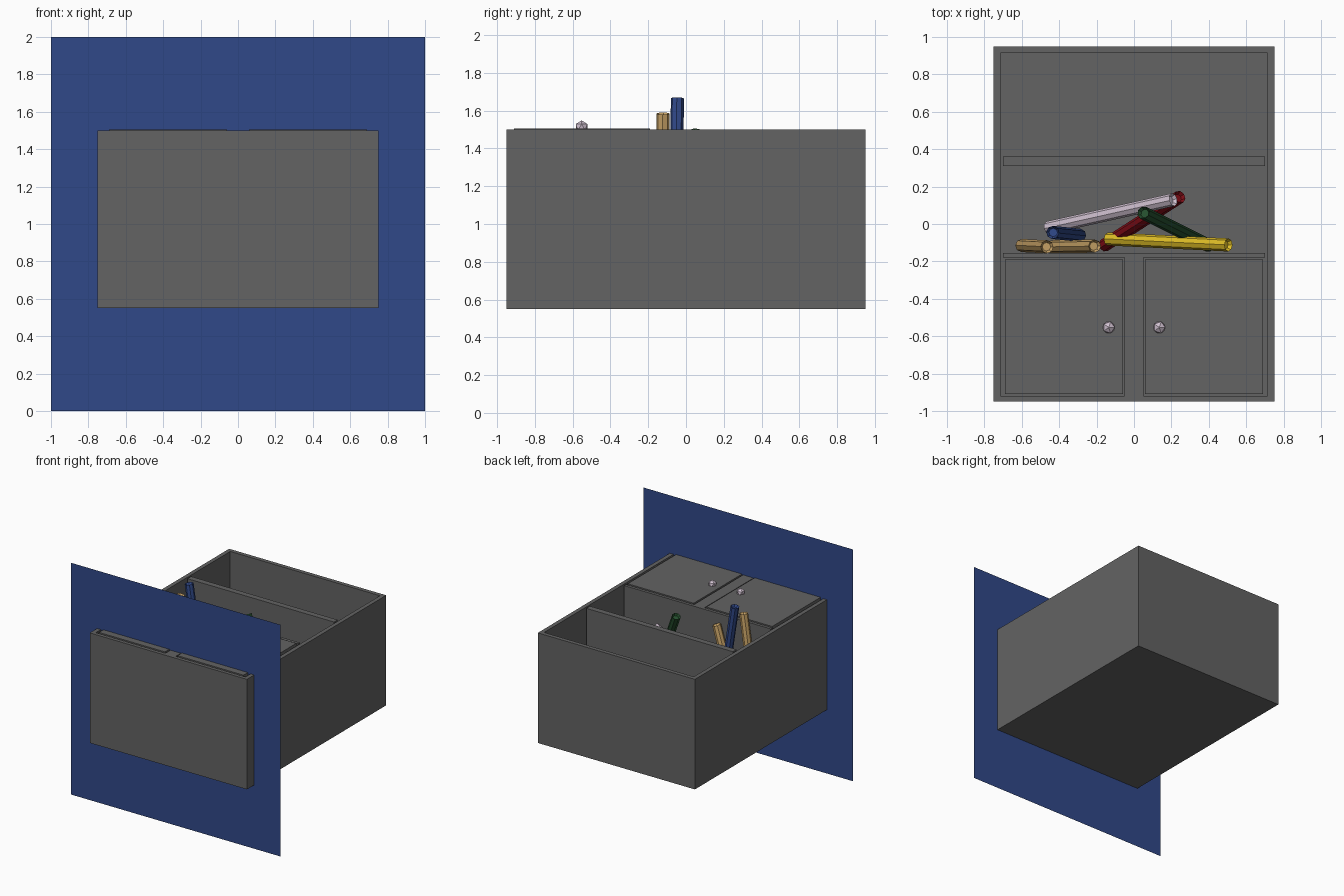
import bpy, bmesh
from mathutils import Vector

if "Cube" in bpy.data.objects:
    bpy.data.objects.remove(bpy.data.objects["Cube"])


def material(name, rgb):
    m = bpy.data.materials.new(name)
    m.diffuse_color = (*rgb, 1)
    m.use_nodes = True
    m.node_tree.nodes["Principled BSDF"].inputs["Base Color"].default_value = m.diffuse_color
    return m


GREY = material("charcoal_grey", (0.125, 0.125, 0.125))
BLUE = material("navy_blue", (0.03, 0.066, 0.25))
WOOD = material("tan", (0.60, 0.38, 0.14))
RED = material("dark_red", (0.22, 0.004, 0.008))
GREEN = material("dark_green", (0.02, 0.085, 0.03))
YELLOW = material("yellow", (0.75, 0.52, 0.02))
PALE = material("pale_lilac", (0.64, 0.54, 0.64))


def finish(bm, name, mat):
    me = bpy.data.meshes.new(name)
    bm.to_mesh(me)
    bm.free()
    me.materials.append(mat)
    ob = bpy.data.objects.new(name, me)
    bpy.context.collection.objects.link(ob)
    return ob


def box(name, x, y, z, mat=GREY):
    bm = bmesh.new()
    bmesh.ops.create_cube(bm, size=1)
    for v in bm.verts:
        v.co = [r[0] if c < 0 else r[1] for c, r in zip(v.co, (x, y, z))]
    return finish(bm, name, mat)


def tube(name, top, bottom, mat, r=0.035):
    """Eight-sided stick with a hollowed end cap, running between two points."""
    a, b = Vector(top), Vector(bottom)
    bm = bmesh.new()
    bmesh.ops.create_cone(bm, cap_ends=True, segments=8, radius1=r, radius2=r,
                          depth=(a - b).length)
    caps = [f for f in bm.faces if abs(f.normal.z) > 0.9]
    bmesh.ops.inset_individual(bm, faces=caps, thickness=0.012)
    for f in caps:
        bmesh.ops.translate(bm, verts=f.verts, vec=f.normal * -0.02)
    rot = (a - b).to_track_quat('Z', 'Y').to_matrix()
    bmesh.ops.rotate(bm, verts=bm.verts, matrix=rot)
    bmesh.ops.translate(bm, verts=bm.verts, vec=(a + b) / 2)
    return finish(bm, name, mat)


# floor plane
bm = bmesh.new()
bm.faces.new([bm.verts.new((x, -0.85, z)) for x, z in
              ((-1, 0), (1, 0), (1, 2), (-1, 2))])
finish(bm, "floor_panel", BLUE)

# cabinet shell: an open tray made from one box
shell = box("cabinet_shell", (-0.75, 0.75), (-0.95, 0.95), (0.55, 1.5))
bm = bmesh.new()
bm.from_mesh(shell.data)
bm.normal_update()
face = [f for f in bm.faces if f.normal.z > 0.9]
bmesh.ops.inset_region(bm, faces=face, thickness=0.05)
for v in face[0].verts:
    if v.co.y < 0:
        v.co.y = -0.92
pit = bmesh.ops.extrude_discrete_faces(bm, faces=face)["faces"]
bmesh.ops.translate(bm, verts=pit[0].verts, vec=(0, 0, -0.9))
bm.to_mesh(shell.data)
bm.free()

# shelves and centre post
Z = (0.6, 1.5)
box("upper_shelf", (-0.7, 0.7), (0.31, 0.36), Z)
box("lower_shelf", (-0.7, 0.7), (-0.18, -0.155), Z)
box("centre_post", (-0.05, 0.05), (-0.92, -0.18), Z)

# doors with knobs
for side, s in (("left", -1), ("right", 1)):
    xs = sorted((s * 0.06, s * 0.69))
    box(side + "_door", xs, (-0.91, -0.19), (1.45, 1.505))
    bm = bmesh.new()
    bmesh.ops.create_icosphere(bm, subdivisions=1, radius=0.036)
    for v in bm.verts:
        v.co += Vector((s * 0.135, -0.553, 1.513))
    finish(bm, side + "_knob", PALE)

# pile of coloured tubes on the lower shelf
tube("tan_tube_outer", (-0.465, -0.122, 1.585), (-0.60, -0.115, 0.70), WOOD)
tube("tan_tube_inner", (-0.21, -0.118, 1.42), (-0.44, -0.122, 0.64), WOOD)
tube("blue_tube", (-0.435, -0.045, 1.665), (-0.29, -0.06, 0.78), BLUE)
tube("lilac_tube", (0.21, 0.13, 1.39), (-0.46, -0.02, 0.88), PALE)
tube("red_tube", (0.245, 0.145, 1.22), (-0.16, -0.115, 0.64), RED)
tube("green_tube", (0.05, 0.06, 1.49), (0.40, -0.115, 0.75), GREEN)
tube("yellow_tube", (0.505, -0.112, 1.22), (-0.14, -0.08, 0.72), YELLOW)
